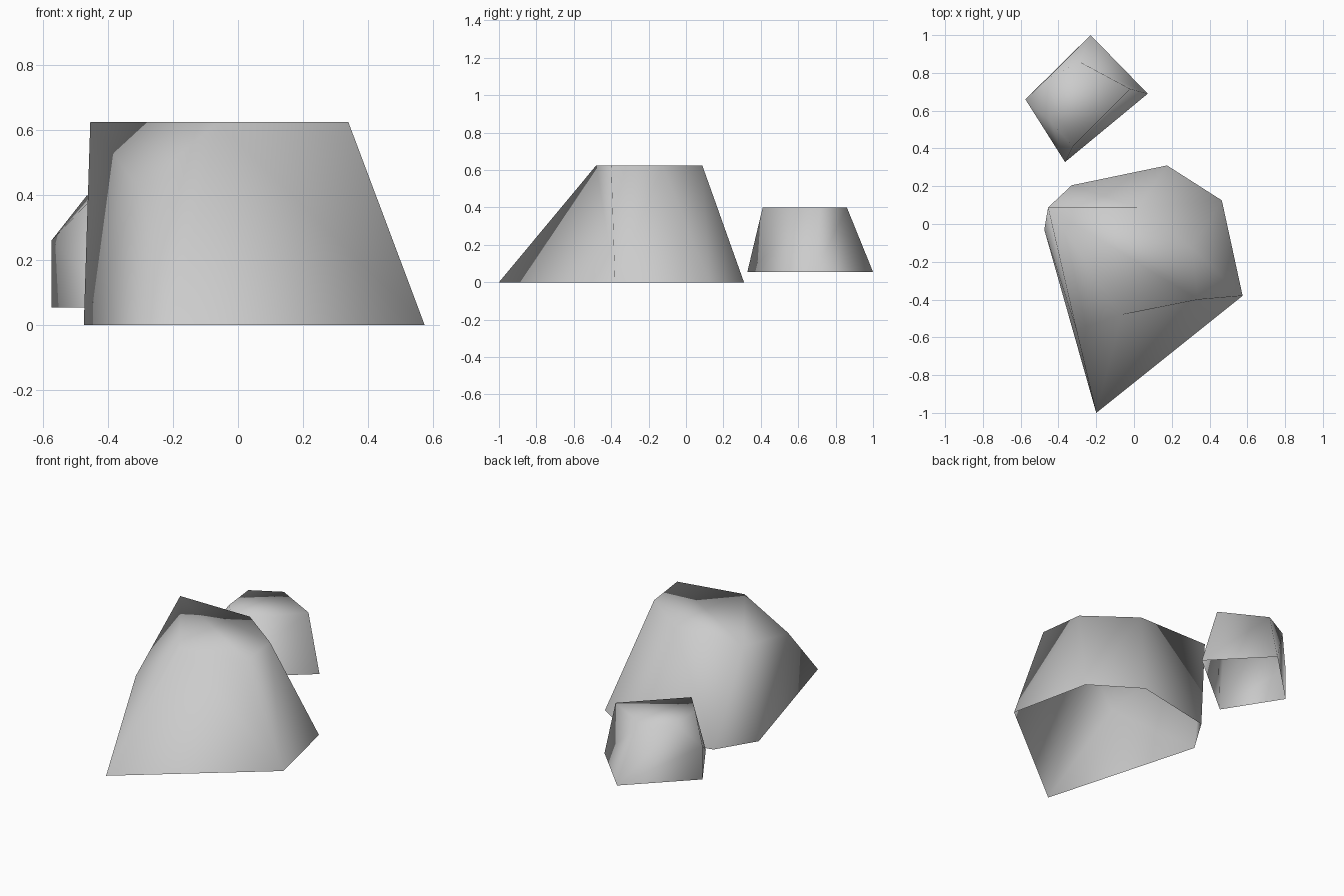
import bpy, bmesh

if "Cube" in bpy.data.objects:
    bpy.data.objects.remove(bpy.data.objects["Cube"])

# One plain grey for both stones
stone = bpy.data.materials.new("stone_grey")
stone.diffuse_color = (0.6, 0.6, 0.6, 1)
stone.use_nodes = True
stone.node_tree.nodes["Principled BSDF"].inputs["Base Color"].default_value = stone.diffuse_color


def ring(z, pts):
    """Corner points of a horizontal outline at height z."""
    return [(x, y, z) for x, y in pts]


def boulder(name, corners, hollows):
    """Stone shell wrapped around its corners, open underneath.
    hollows: edges (corner pairs) turned inwards to make chipped sides."""
    bm = bmesh.new()
    verts = [bm.verts.new(c) for c in corners]
    bmesh.ops.convex_hull(bm, input=verts)
    bmesh.ops.recalc_face_normals(bm, faces=bm.faces[:])
    for a, b in hollows:
        e = bm.edges.get((verts[a], verts[b]))
        if e:
            bmesh.utils.edge_rotate(e, True)
    # The underside is left open
    under = [f for f in bm.faces if f.normal.z < -0.9]
    bmesh.ops.delete(bm, geom=under, context='FACES')
    bmesh.ops.dissolve_limit(bm, angle_limit=0.01, verts=bm.verts[:], edges=bm.edges[:])
    for f in bm.faces:
        f.smooth = True
    me = bpy.data.meshes.new(name)
    bm.to_mesh(me)
    bm.free()
    me.materials.append(stone)
    ob = bpy.data.objects.new(name, me)
    bpy.context.collection.objects.link(ob)
    return ob


# Large stone: wide base, smaller flat top, one shoulder corner
boulder("large_rock",
        ring(0, [(-.20, -1), (.575, -.38), (.465, .125),
                 (.175, .31), (-.33, .205), (-.475, -.03)])
        + ring(.42, [(-.305, -.56)])
        + ring(.625, [(-.063, -.48), (.34, -.40), (.305, -.125),
                      (.02, .087), (-.455, .087)]),
        [(0, 8), (3, 11)])

# Small stone behind it, lifted slightly off the floor
boulder("small_rock",
        ring(.055, [(-.365, .328), (.073, .69), (-.23, 1), (-.575, .66)])
        + ring(.26, [(-.575, .66)])
        + ring(.40, [(-.325, .41), (-.02, .715), (-.29, .86),
                     (-.465, .765), (-.44, .54)]),
        [(2, 6), (1, 5)])
